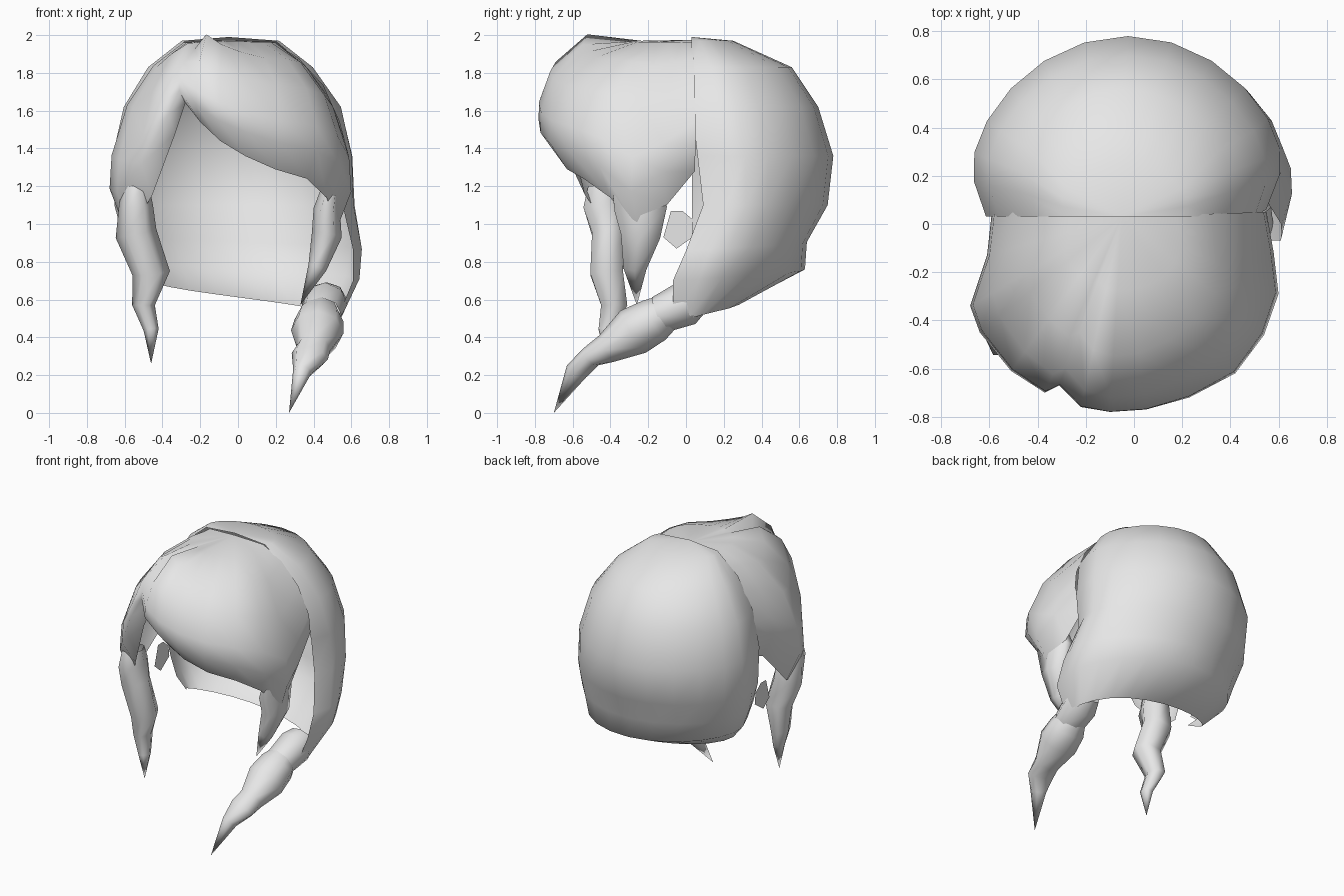
import bpy, bmesh, math
from mathutils import Vector

cube = bpy.data.objects.get("Cube")
if cube:
    bpy.data.objects.remove(cube, do_unlink=True)

hair = bpy.data.materials.new("hair_grey")
hair.use_nodes = True
grey = (0.8, 0.8, 0.8, 1)
hair.diffuse_color = grey
hair.node_tree.nodes["Principled BSDF"].inputs["Base Color"].default_value = grey


def lerp(a, b, t):
    return a + (b - a) * t


def grid(name, rows, closed=False):
    """Skin a list of equal-length point rows into a smooth sheet or tube."""
    bm = bmesh.new()
    vs = [[bm.verts.new(p) for p in row] for row in rows]
    n = len(rows[0])
    for a, b in zip(vs, vs[1:]):
        for i in range(n if closed else n - 1):
            j = (i + 1) % n
            bm.faces.new((a[i], a[j], b[j], b[i]))
    bmesh.ops.remove_doubles(bm, verts=bm.verts, dist=0.0005)
    bmesh.ops.recalc_face_normals(bm, faces=bm.faces)
    # open sheets: make them face away from the head centre
    if not closed:
        centre = Vector((0, 0, 1.2))
        score = sum((f.calc_center_median() - centre).dot(f.normal) * f.calc_area()
                    for f in bm.faces)
        if score < 0:
            bmesh.ops.reverse_faces(bm, faces=bm.faces)
    me = bpy.data.meshes.new(name)
    bm.to_mesh(me)
    bm.free()
    me.materials.append(hair)
    ob = bpy.data.objects.new(name, me)
    bpy.context.collection.objects.link(ob)
    bpy.ops.object.select_all(action='DESELECT')
    ob.select_set(True)
    bpy.context.view_layer.objects.active = ob
    bpy.ops.object.shade_smooth_by_angle(angle=math.radians(80))
    return ob


def strand(name, rings, sides=6):
    """Tapered tube; each ring is x, y, z, half width, half depth."""
    pts = [Vector(r[:3]) for r in rings]
    rows = []
    for i, (p, r) in enumerate(zip(pts, rings)):
        t = (pts[min(i + 1, len(pts) - 1)] - pts[max(i - 1, 0)]).normalized()
        u = Vector((1, 0, 0))
        u = (u - t * u.dot(t)).normalized()
        v = t.cross(u)
        angles = [math.tau * k / sides for k in range(sides)]
        rows.append([p + u * r[3] * math.cos(a) + v * r[4] * math.sin(a) for a in angles])
    return grid(name, rows, closed=True)


# Back shell: arcs around the back, as z left end, z right end, x ends, back y, rim shift
RIM = 0.03
levels = [
    (1.99, 1.99, -.05, -.05, RIM, 0),
    (1.97, 1.97, -.30, .22, .25, 0),
    (1.83, 1.83, -.48, .40, .56, 0),
    (1.62, 1.62, -.61, .55, .70, 0),
    (1.36, 1.36, -.67, .62, .78, .03),
    (1.10, 1.10, -.66, .64, .75, .06),
    (.95, .86, -.62, .65, .64, -.03),
    (.82, .70, -.57, .61, .63, -.10),
    (.74, .48, -.48, .51, .32, -.10),
]
STEPS = 14
rows = []
for zl, zr, xl, xr, back, shift in levels:
    cy = lerp(RIM, back, .29)
    row = []
    for k in range(STEPS + 1):
        t = k / STEPS
        a = math.radians(lerp(204, -24, t))
        s = math.sin(a)
        bulge = s ** 1.25 if s > 0 else s
        ramp = max(0, (t - .7) / .3)
        x = (xl + xr) / 2 + (xr - xl) / 2 * math.cos(a) - .5 * shift * ramp
        y = cy + (back - cy) * bulge + shift * ramp
        row.append((x, y, lerp(zl, zr, t)))
    rows.append(row)
grid("back_shell", rows)

# Fringe: spokes from the crown, as outer x, outer y, hem z, ridge lift
crown = Vector((-.05, RIM, 1.975))
spokes = [
    (-.59, .05, 1.28, 0), (-.61, -.13, 1.22, 0), (-.68, -.34, .99, 0),
    (-.64, -.45, .96, 0), (-.51, -.61, 1.15, .04), (-.37, -.70, 1.48, .05),
    (-.31, -.67, 1.64, 0),
    (-.22, -.76, 1.54, .09), (-.10, -.78, 1.44, .05), (.05, -.77, 1.36, .02),
    (.23, -.72, 1.29, 0), (.42, -.62, 1.24, 0), (.54, -.46, 1.14, 0),
    (.60, -.29, .97, 0), (.58, -.12, 1.10, 0), (.55, .05, 1.28, 0),
]
# Spoke profile: reach, inward pinch at the sides, height share, share of lift
profile = [(0, 0, 1, 0), (.38, 0, .985, 0), (.72, .1, .86, 1), (.93, .09, .65, .4),
           (1, .02, .38, 0), (1, 0, .2, 0), (.88, 0, 0, 0)]
rows = []
for reach, pinch, share, raised in profile:
    row = []
    for x, y, hem, lift in spokes:
        dx, dy = x - crown.x, y - crown.y
        r = reach - pinch * abs(dx) / math.hypot(dx, dy)
        row.append((crown.x + dx * r, crown.y + dy * r,
                    lerp(hem, crown.z, share) + lift * raised))
    rows.append(row)
grid("fringe", rows)

# Side locks hanging from the fringe
strand("right_lock", [
    (-.54, -.44, 1.20, .07, .09), (-.54, -.44, 1.10, .09, .12),
    (-.54, -.41, .95, .11, .10), (-.46, -.42, .74, .10, .10),
    (-.50, -.38, .57, .06, .08), (-.46, -.42, .44, .04, .05),
    (-.46, -.42, .26, 0, 0)])
strand("left_lock", [
    (.49, -.26, 1.18, .05, .15), (.47, -.24, 1.08, .07, .16),
    (.47, -.24, .94, .08, .12), (.42, -.27, .77, .05, .07),
    (.33, -.26, .57, 0, 0)])

# Gathered tail swept forward over the left shoulder
strand("tail_gather", [
    (.47, .08, .62, .10, .08), (.46, 0, .58, .12, .12),
    (.44, -.14, .52, .11, .10)], sides=8)
strand("tail", [
    (.44, -.11, .53, .10, .10), (.43, -.17, .49, .13, .12),
    (.42, -.28, .43, .14, .13), (.40, -.42, .34, .09, .08),
    (.38, -.50, .30, .10, .06), (.34, -.58, .22, .05, .06),
    (.27, -.70, 0, 0, 0)], sides=8)

# Small loose tuft in front of the right rim
tuft = [(-.59, -.12, .93), (-.59, -.05, .87), (-.59, .05, .94)]
tuft_top = [(-.59, -.08, 1.07), (-.59, -.02, 1.07), (-.59, .04, 1.02)]
grid("right_tuft", [tuft, tuft_top])
